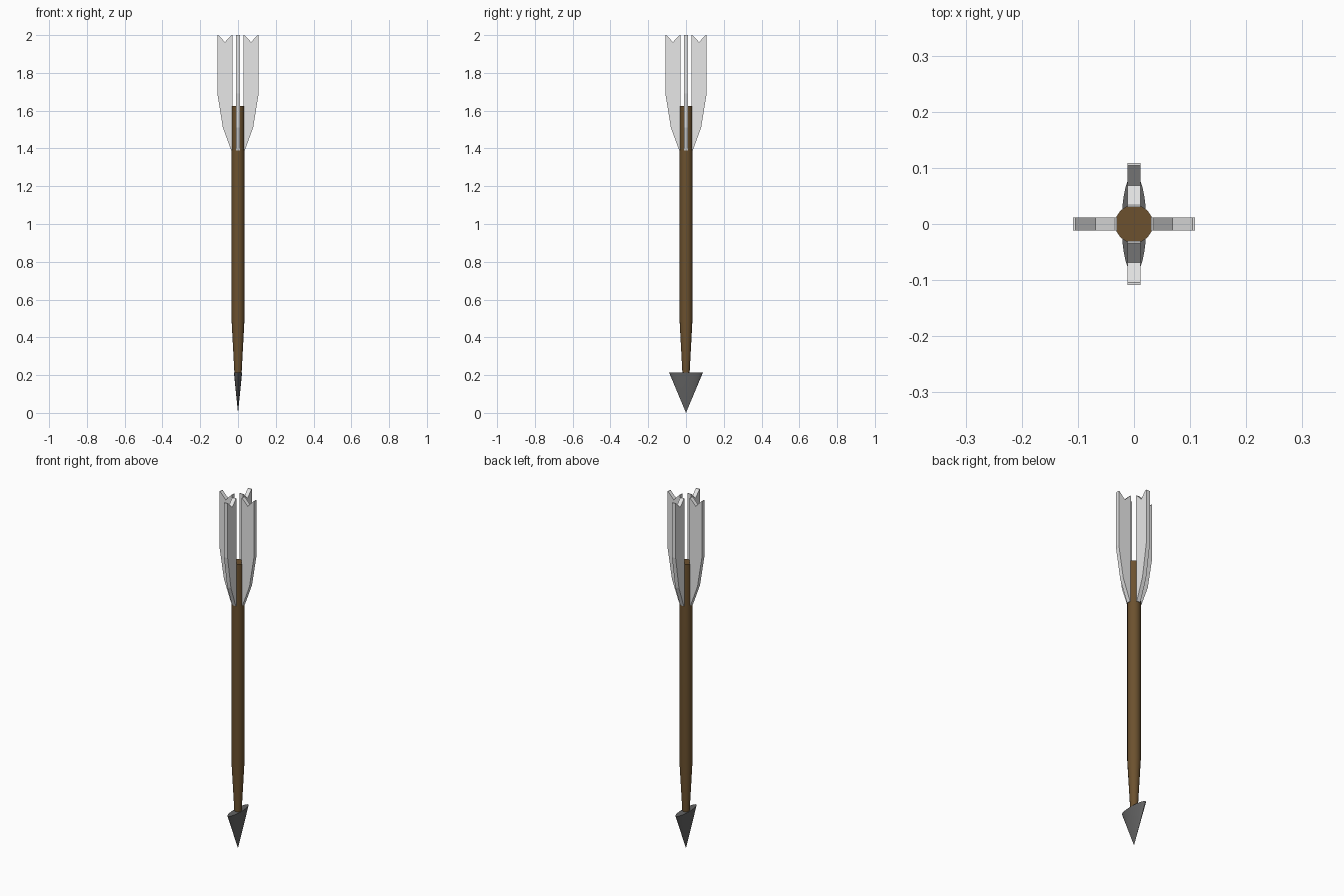
import bpy, bmesh, math
from mathutils import Matrix

if "Cube" in bpy.data.objects:
    bpy.data.objects.remove(bpy.data.objects["Cube"])


def material(name, rgb):
    m = bpy.data.materials.new(name)
    m.diffuse_color = (*rgb, 1)
    m.use_nodes = True
    m.node_tree.nodes["Principled BSDF"].inputs["Base Color"].default_value = m.diffuse_color
    return m


WOOD = material("brown wood", (0.15, 0.083, 0.028))
IRON = material("dark iron", (0.125, 0.125, 0.125))
FEATHER = material("pale feather", (0.8, 0.8, 0.8))


def finish(name, bm, mat, smooth=True):
    bmesh.ops.recalc_face_normals(bm, faces=bm.faces)
    mesh = bpy.data.meshes.new(name)
    bm.to_mesh(mesh)
    bm.free()
    mesh.materials.append(mat)
    ob = bpy.data.objects.new(name, mesh)
    bpy.context.collection.objects.link(ob)
    if smooth:
        bpy.ops.object.select_all(action='DESELECT')
        ob.select_set(True)
        bpy.context.view_layer.objects.active = ob
        bpy.ops.object.shade_smooth_by_angle(angle=math.radians(30))
    return ob


def lathe(name, rings, sides, mat):
    """Stack of elliptical rings (rx, ry, z), capped at both ends."""
    bm = bmesh.new()
    loops = []
    for rx, ry, z in rings:
        loops.append([bm.verts.new((rx * math.cos(a), ry * math.sin(a), z))
                      for a in (2 * math.pi * i / sides for i in range(sides))])
    for lo, hi in zip(loops, loops[1:]):
        for i in range(sides):
            j = (i + 1) % sides
            bm.faces.new((lo[i], lo[j], hi[j], hi[i]))
    bm.faces.new(loops[0][::-1])
    bm.faces.new(loops[-1])
    return finish(name, bm, mat)


# Shaft, tapering toward the head
lathe("shaft", [(0.018, 0.018, 0.19), (0.034, 0.034, 0.49),
                (0.034, 0.034, 1.625)], 16, WOOD)

# Flattened conical head, point down
bm = bmesh.new()
bmesh.ops.create_cone(bm, cap_ends=True, segments=32, radius1=0, radius2=1, depth=1)
bmesh.ops.remove_doubles(bm, verts=bm.verts, dist=1e-4)
bmesh.ops.transform(bm, verts=bm.verts,
                    matrix=Matrix.Translation((0, 0, 0.1075))
                    @ Matrix.Diagonal((0.022, 0.09, 0.215, 1)))
finish("head", bm, IRON)

# Four notched fins around the tail
PROFILE = [(0.030, 1.39), (0.036, 1.39), (0.08, 1.51), (0.109, 1.69),
           (0.109, 2.0), (0.104, 2.0), (0.069, 1.963), (0.034, 2.0), (0.030, 2.0)]
HALF = 0.0115
for k in range(4):
    bm = bmesh.new()
    face = bm.faces.new([bm.verts.new((x, -HALF, z)) for x, z in PROFILE])
    new = bmesh.ops.extrude_face_region(bm, geom=[face])["geom"]
    bmesh.ops.translate(bm, vec=(0, 2 * HALF, 0),
                        verts=[g for g in new if isinstance(g, bmesh.types.BMVert)])
    bmesh.ops.rotate(bm, verts=bm.verts, cent=(0, 0, 0),
                     matrix=Matrix.Rotation(k * math.pi / 2, 3, 'Z'))
    finish(f"fin_{k + 1}", bm, FEATHER, smooth=False)
